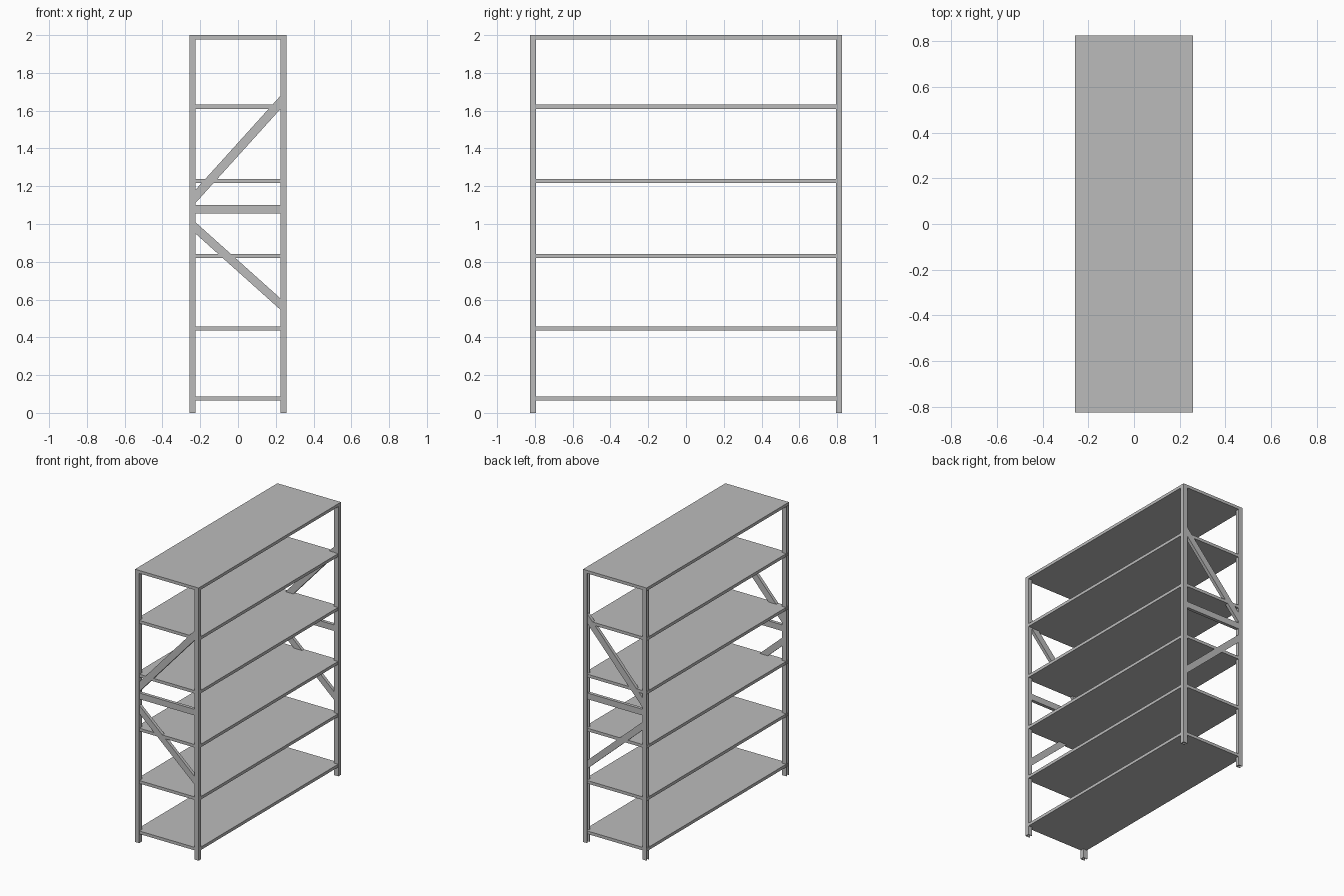
import bpy
import bmesh

cube = bpy.data.objects.get("Cube")
if cube:
    bpy.data.objects.remove(cube, do_unlink=True)

steel = bpy.data.materials.new("light grey steel")
steel.use_nodes = True
GREY = (0.5, 0.5, 0.5, 1)
steel.diffuse_color = GREY
steel.node_tree.nodes["Principled BSDF"].inputs["Base Color"].default_value = GREY

HALF_X, HALF_Y, HEIGHT = 0.258, 0.825, 2.0
POST_X, POST_Y, WALL = 0.034, 0.03, 0.006


def prism(name, profile, offset):
    """Extrude a closed profile along an offset into a solid part."""
    bm = bmesh.new()
    face = bm.faces.new([bm.verts.new(p) for p in profile])
    result = bmesh.ops.extrude_face_region(bm, geom=[face])
    moved = [g for g in result["geom"] if isinstance(g, bmesh.types.BMVert)]
    bmesh.ops.translate(bm, verts=moved, vec=offset)
    bmesh.ops.recalc_face_normals(bm, faces=bm.faces)
    mesh = bpy.data.meshes.new(name)
    bm.to_mesh(mesh)
    bm.free()
    mesh.materials.append(steel)
    obj = bpy.data.objects.new(name, mesh)
    bpy.context.collection.objects.link(obj)
    return obj


def post(name, x, y):
    """Upright channel, open towards -x; x, y is its lowest corner."""
    x2, y2 = x + POST_X, y + POST_Y
    outline = [(x, y), (x2, y), (x2, y2), (x, y2), (x, y2 - WALL),
               (x2 - WALL, y2 - WALL), (x2 - WALL, y + WALL), (x, y + WALL)]
    prism(name, [(a, b, 0) for a, b in outline], (0, 0, HEIGHT - 0.002))


# Corner posts
for end, y in (("front", -HALF_Y), ("back", HALF_Y - POST_Y)):
    post(end + "_right_post", -HALF_X, y)
    post(end + "_left_post", HALF_X - POST_X, y)

# Shelves: the top one caps the posts, the others sit just inside them
SHELF = 0.022
for i, top in enumerate((0.088, 0.458, 0.842, 1.238, 1.632, HEIGHT)):
    inset = 0 if top == HEIGHT else 0.003
    sx, sy = HALF_X - inset, HALF_Y - inset
    corners = [(-sx, -sy), (sx, -sy), (sx, sy), (-sx, sy)]
    prism(f"shelf_{i + 1}", [(a, b, top) for a, b in corners], (0, 0, -SHELF))

# End braces: bottom and top height at the right post, then at the left post
BRACES = {
    "lower_diagonal_brace": (0.95, 1.01, 0.545, 0.605),
    "horizontal_brace": (1.055, 1.1, 1.055, 1.1),
    "upper_diagonal_brace": (1.11, 1.18, 1.61, 1.68),
}
reach = HALF_X - POST_X + 0.002
DEPTH = 0.024
for end, y in (("front", -HALF_Y + 0.003), ("back", HALF_Y - 0.003 - DEPTH)):
    for name, (a, b, c, d) in BRACES.items():
        prism(f"{end}_{name}",
              [(-reach, y, a), (reach, y, c), (reach, y, d), (-reach, y, b)],
              (0, DEPTH, 0))
